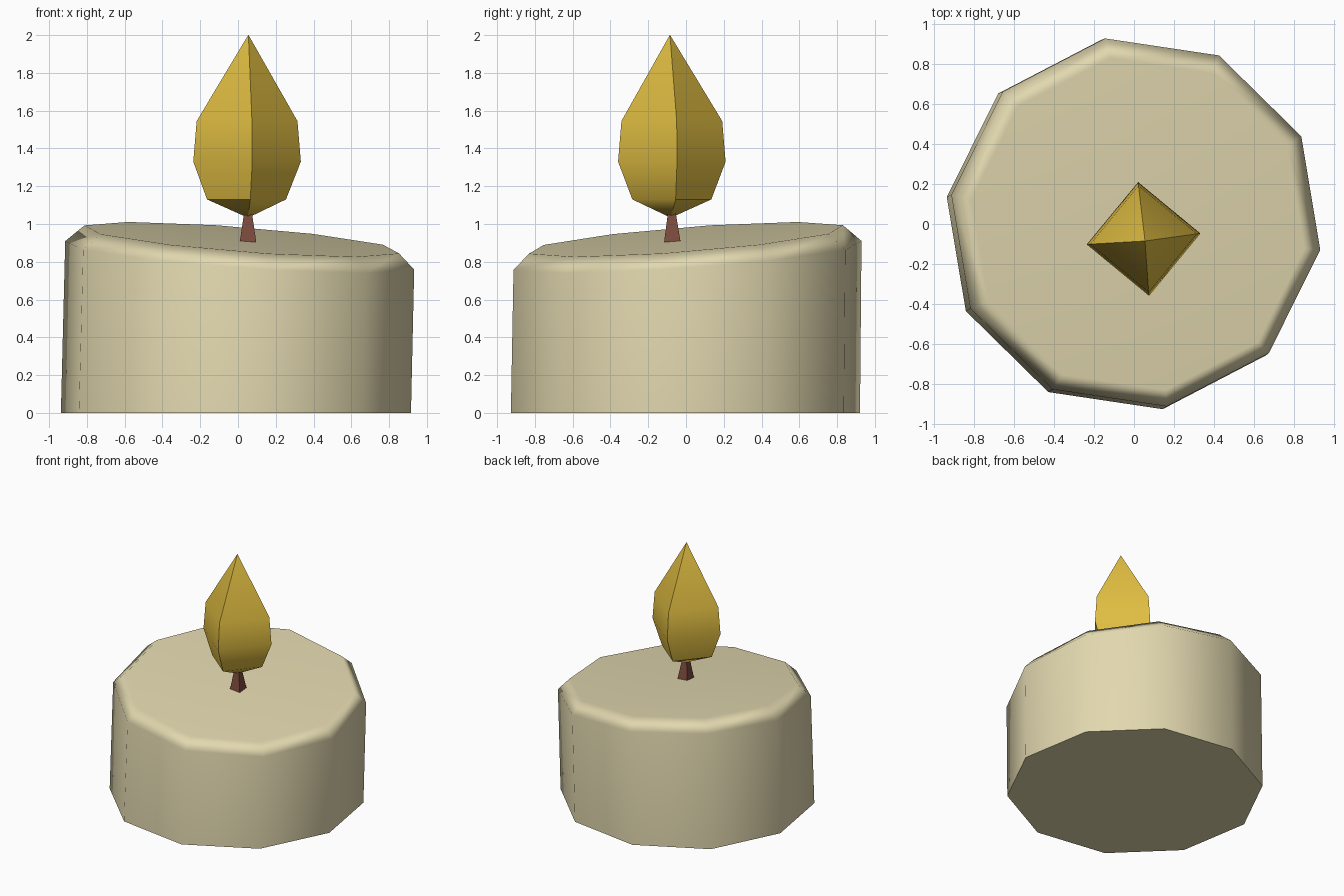
import bpy, bmesh, math

if "Cube" in bpy.data.objects:
    bpy.data.objects.remove(bpy.data.objects["Cube"])


def material(name, rgb):
    m = bpy.data.materials.new(name)
    lin = [((c / 255 + 0.055) / 1.055) ** 2.4 for c in rgb]
    m.diffuse_color = (*lin, 1)
    m.use_nodes = True
    m.node_tree.nodes["Principled BSDF"].inputs["Base Color"].default_value = m.diffuse_color
    return m


def loft(name, sides, phase, rings, mat, smooth):
    """Skin rings of (cx, cy, radius, z, slope); slope tilts a ring down to the front right."""
    bm = bmesh.new()
    loops = []
    for cx, cy, r, z, slope in rings:
        loop = []
        for i in range(sides):
            a = math.radians(phase) + math.tau * i / sides
            x, y = cx + r * math.cos(a), cy + r * math.sin(a)
            loop.append(bm.verts.new((x, y, z + slope * (y - x))))
        loops.append(loop)
    for lo, hi in zip(loops, loops[1:]):
        for i in range(sides):
            j = (i + 1) % sides
            bm.faces.new((lo[i], lo[j], hi[j], hi[i]))
    bm.faces.new(loops[0][::-1])
    bm.faces.new(loops[-1])
    bmesh.ops.remove_doubles(bm, verts=bm.verts, dist=1e-4)
    bmesh.ops.recalc_face_normals(bm, faces=bm.faces)
    me = bpy.data.meshes.new(name)
    bm.to_mesh(me)
    bm.free()
    me.materials.append(mat)
    ob = bpy.data.objects.new(name, me)
    bpy.context.collection.objects.link(ob)
    if smooth:
        bpy.ops.object.select_all(action='DESELECT')
        ob.select_set(True)
        bpy.context.view_layer.objects.active = ob
        bpy.ops.object.shade_smooth_by_angle(angle=math.radians(smooth))
    return ob


wax = material("cream_wax", (226, 216, 175))
gold = material("flame_yellow", (225, 190, 66))
brown = material("wick_brown", (124, 75, 60))

# Ten-sided wax body with a slanted, bevelled top
body = loft("wax_body", 10, 27.5, [
    (-0.011, -0.003, 0.937, 0.0, 0),
    (0.009, 0.008, 0.934, 0.834, 0.071),
    (0.020, 0.0, 0.842, 0.92, 0.0776),
], wax, 55)
mod = body.modifiers.new("weighted_normals", 'WEIGHTED_NORMAL')
mod.keep_sharp = True

# Tapered square wick
loft("wick", 4, 45, [
    (0.053, -0.072, 0.065, 0.89, 0),
    (0.053, -0.075, 0.029, 1.06, 0),
], brown, 0)

# Four-sided teardrop flame
fx, fy = 0.048, -0.075
loft("flame", 4, 5.5, [
    (fx + 0.005, fy - 0.005, 0.004, 1.035, 0),
    (fx - 0.003, fy, 0.210, 1.13, 0),
    (fx, fy, 0.286, 1.33, 0),
    (fx, fy, 0.268, 1.545, 0),
    (fx + 0.007, fy - 0.01, 0.001, 2.0, 0),
], gold, 40)
